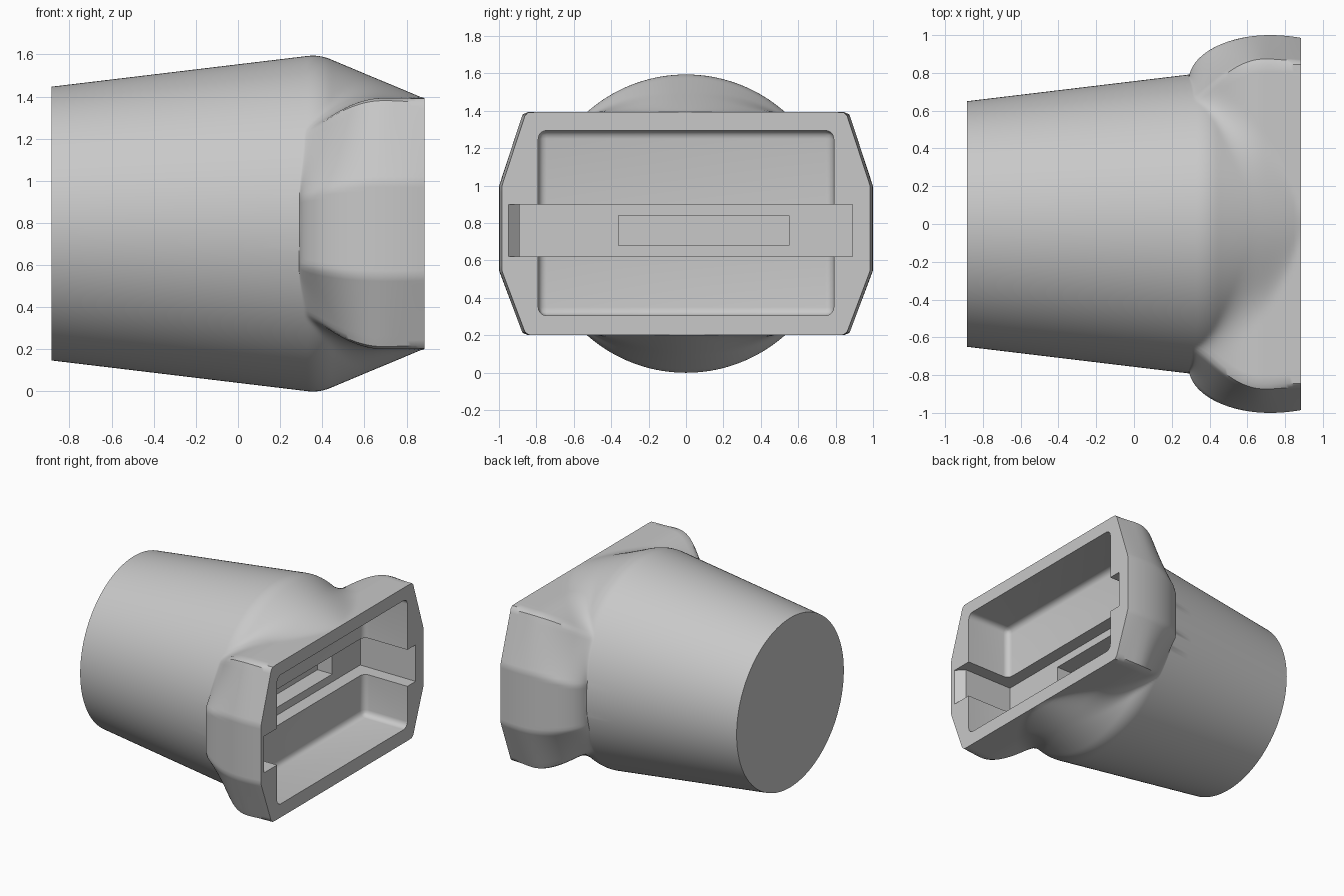
import bpy, bmesh
from math import sin, cos, pi, sqrt

cube = bpy.data.objects.get("Cube")
if cube:
    bpy.data.objects.remove(cube, do_unlink=True)

MID_Z = 0.797      # height of the main axis
BACK, FRONT = -0.885, 0.885
STEP = 0.29        # where the flange leaves the cone
SIDES, RINGS = 256, 44

grey = bpy.data.materials.new("plain grey")
grey.use_nodes = True
colour = (0.58, 0.58, 0.58, 1)
grey.diffuse_color = colour
grey.node_tree.nodes["Principled BSDF"].inputs["Base Color"].default_value = colour


def soft_max(a, b, k):
    if k < 1e-6:
        return max(a, b)
    h = max(k - abs(a - b), 0) / k
    return max(a, b) + h * h * k / 4


def soft_min(a, b, k):
    return -soft_max(-a, -b, k)


def cone_radius(x):
    # widening cone that folds down to the height of the open face
    return soft_min(0.65 + 0.12 * (x - BACK), 0.593 + 0.42 * (FRONT - x), 0.03)


def flange_radius(x, u, v):
    # eight-sided section, swelling out from the cone
    t = min((x - STEP) / 0.43, 1)
    s = sin(pi / 2 * min((x - STEP) / 0.4, 1))
    late = max(x - 0.72, 0) / 0.165
    a = 0.76 + 0.24 * sqrt(1 - (1 - t) ** 2) - 0.015 * late ** 2
    b = 0.40 + 0.196 * s
    c = 0.62 + 0.25 * s - 0.015 * late
    h = 0.12 + 0.08 * s if v > 0 else 0.20 + 0.05 * s
    u, v = max(abs(u), 1e-6), max(abs(v), 1e-6)
    slant = (a * (b - h) + h * (a - c)) / (u * (b - h) + v * (a - c))
    return soft_min(min(a / u, slant), b / v, 0.03)


def section_radius(x, ang):
    r = cone_radius(x)
    if x <= STEP:
        return r
    blend = 0.12 * sin(pi * ((x - STEP) / (FRONT - STEP)) ** 0.8)
    return soft_max(r, flange_radius(x, cos(ang), sin(ang)), blend)


def mesh_object(name, bm):
    bmesh.ops.recalc_face_normals(bm, faces=bm.faces)
    mesh = bpy.data.meshes.new(name)
    bm.to_mesh(mesh)
    bm.free()
    mesh.materials.append(grey)
    ob = bpy.data.objects.new(name, mesh)
    bpy.context.collection.objects.link(ob)
    return ob


# Body: rings lofted along x
bm = bmesh.new()
stations = [BACK, -0.3, 0.1] + [STEP + (FRONT - STEP) * (i / RINGS) ** 1.5
                                for i in range(RINGS + 1)]
rings = []
for x in stations:
    ring = []
    for i in range(SIDES):
        ang = 2 * pi * i / SIDES
        r = section_radius(x, ang)
        ring.append(bm.verts.new((x, r * cos(ang), MID_Z + r * sin(ang))))
    rings.append(ring)
for lo, hi in zip(rings, rings[1:]):
    for i in range(SIDES):
        j = (i + 1) % SIDES
        bm.faces.new((lo[i], lo[j], hi[j], hi[i]))
bm.faces.new(rings[0])
bm.faces.new(rings[-1])
body = mesh_object("connector_housing", bm)


def prism_cutter(name, outline, z0, z1, round_by=0):
    # plan outline extruded upwards, optionally with rounded edges
    bm = bmesh.new()
    face = bm.faces.new([bm.verts.new((x, y, z0)) for x, y in outline])
    out = bmesh.ops.extrude_face_region(bm, geom=[face])
    for v in out["geom"]:
        if isinstance(v, bmesh.types.BMVert):
            v.co.z = z1
    if round_by:
        bmesh.ops.bevel(bm, geom=bm.edges[:], offset=round_by, segments=6,
                        profile=0.5, affect='EDGES')
    ob = mesh_object(name, bm)
    ob.hide_render = True
    return ob


def box_outline(x0, x1, y0, y1):
    return [(x0, y0), (x1, y0), (x1, y1), (x0, y1)]


# Socket, cross slot with one chamfered end, and inner slot
cutters = [
    prism_cutter("socket_cutter", box_outline(0.515, 1.1, -0.79, 0.79),
                 0.305, 1.295, 0.045),
    prism_cutter("slot_cutter", [(1.1, 0.89), (0.415, 0.89), (0.415, -0.89),
                                 (0.825, -0.89), (FRONT, -0.95), (1.1, -0.95)],
                 0.62, 0.90),
    prism_cutter("inner_slot_cutter", box_outline(0.29, 0.6, -0.36, 0.55),
                 0.68, 0.84),
]
bpy.ops.object.select_all(action='DESELECT')
bpy.context.view_layer.objects.active = body
body.select_set(True)
for cutter in cutters:
    mod = body.modifiers.new(cutter.name, 'BOOLEAN')
    mod.operation = 'DIFFERENCE'
    mod.solver = 'EXACT'
    mod.object = cutter
    bpy.ops.object.modifier_apply(modifier=mod.name)
    bpy.data.objects.remove(cutter, do_unlink=True)

bpy.ops.object.shade_smooth_by_angle(angle=0.6)
